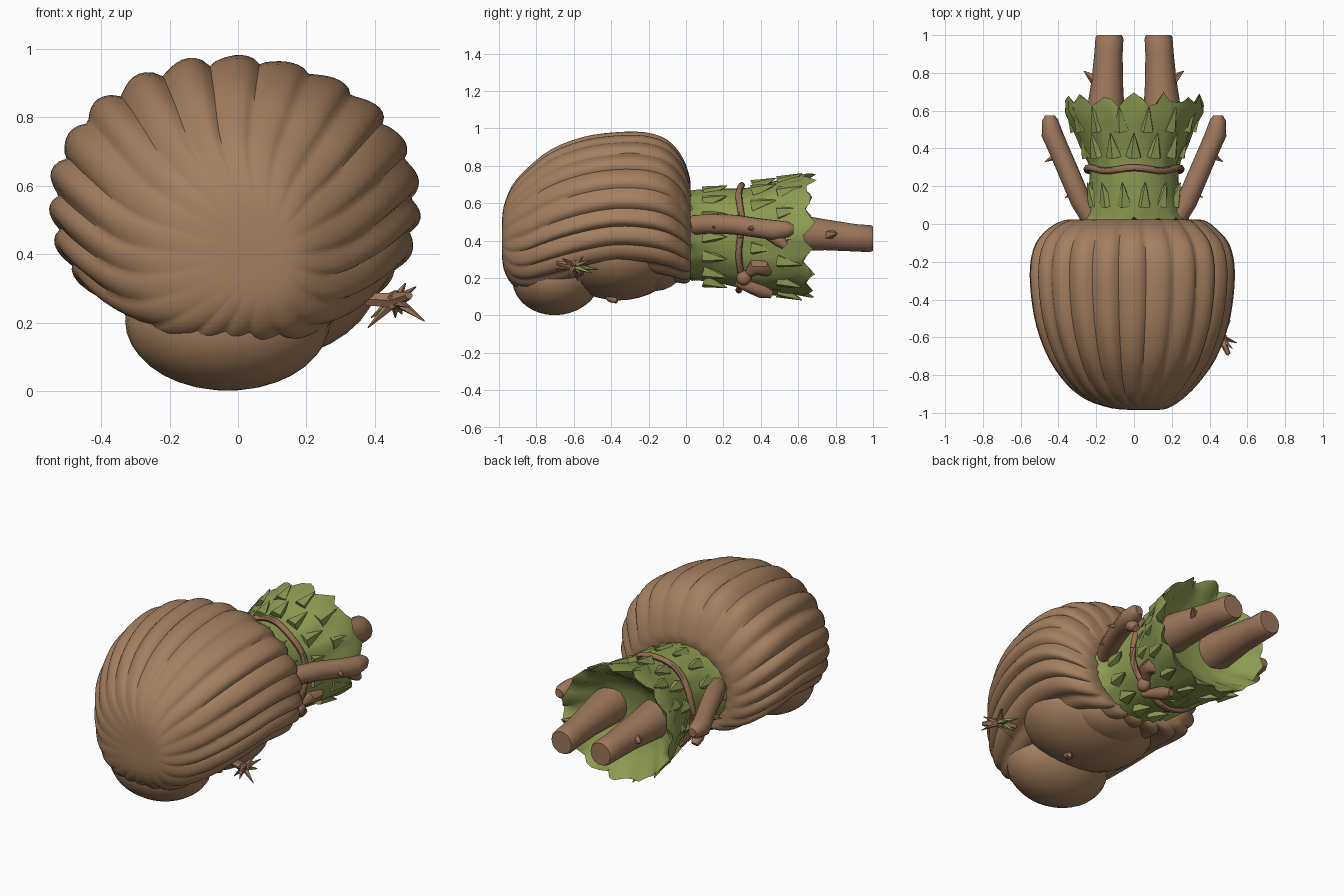
import bpy, bmesh, math, random
from mathutils import Matrix, Vector

random.seed(4)
cube = bpy.data.objects.get("Cube")
if cube:
    bpy.data.objects.remove(cube, do_unlink=True)


def material(name, rgb):
    m = bpy.data.materials.new(name)
    m.use_nodes = True
    m.diffuse_color = (*rgb, 1)
    m.node_tree.nodes["Principled BSDF"].inputs["Base Color"].default_value = (*rgb, 1)
    return m


BROWN = material("walnut brown", (0.37, 0.215, 0.115))
BARK = material("bark brown", (0.34, 0.185, 0.105))
TWINE = material("twine brown", (0.30, 0.155, 0.09))
GREEN = material("leaf green", (0.27, 0.33, 0.085))


def finish(name, bm, mat, angle):
    """Smooth shading with sharp edges kept, then the object itself."""
    bmesh.ops.recalc_face_normals(bm, faces=bm.faces)
    for f in bm.faces:
        f.smooth = True
    for e in bm.edges:
        e.smooth = e.calc_face_angle(0) < math.radians(angle)
    mesh = bpy.data.meshes.new(name)
    bm.to_mesh(mesh)
    bm.free()
    mesh.materials.append(mat)
    bpy.context.collection.objects.link(bpy.data.objects.new(name, mesh))


def skin(name, shells, mat, angle=45):
    """Each shell is a list of rings, joined into a closed surface."""
    bm = bmesh.new()
    for rings in shells:
        vs = [[bm.verts.new(p) for p in ring] for ring in rings]
        n = len(vs[0])
        for a, b in zip(vs, vs[1:]):
            for i in range(n):
                j = (i + 1) % n
                bm.faces.new((a[i], a[j], b[j], b[i]))
        bm.faces.new(vs[0][::-1])
        bm.faces.new(vs[-1])
    finish(name, bm, mat, angle)


def section(y, cx, lo, hi, w, n, wobble, power=2, mid=0.5):
    """Oval ring across the y axis; its lower half can be squarer."""
    cz = lo + (hi - lo) * mid
    pts = []
    for i in range(n):
        a = math.tau * i / n
        c, s = math.cos(a), math.sin(a)
        e = 2 if s >= 0 else power
        dr, dy = wobble(i)
        r = dr * (abs(c) ** e + abs(s) ** e) ** (-1 / e)
        pts.append((cx + w * c * r, y + dy, cz + (hi - cz if s >= 0 else cz - lo) * s * r))
    return pts


def resample(rows, steps):
    """Smooth in-between rows through the given ones."""
    out = []
    for k in range(len(rows) - 1):
        p, a, b, q = (rows[max(0, min(len(rows) - 1, k + d))] for d in (-1, 0, 1, 2))
        for t in (i / steps for i in range(steps)):
            out.append([v1 + 0.5 * t * (v2 - v0 + t * (2 * v0 - 5 * v1 + 4 * v2 - v3
                        + t * (3 * (v1 - v2) + v3 - v0))) for v0, v1, v2, v3 in zip(p, a, b, q)])
    return out + [list(rows[-1])]


def tube(path, radii, sides=10):
    pts = [Vector(p) for p in path]
    rings = []
    for k, (p, r) in enumerate(zip(pts, radii)):
        t = pts[min(k + 1, len(pts) - 1)] - pts[max(k - 1, 0)]
        q = t.to_track_quat("Z", "Y")
        rings.append([p + q @ Vector((r * math.cos(math.tau * i / sides),
                                      r * math.sin(math.tau * i / sides), 0)) for i in range(sides)])
    return rings


def thorn(base, tip, r):
    return tube([base, tip], [r, 0.002], 5)


def blob(name, centre, radii, mat, tilt=0.0):
    bm = bmesh.new()
    m = Matrix.Translation(centre) @ Matrix.Rotation(tilt, 4, "X") @ Matrix.Diagonal((*radii, 1))
    bmesh.ops.create_uvsphere(bm, u_segments=28, v_segments=18, radius=1, matrix=m)
    finish(name, bm, mat, 60)


# Hair: strands run from a whorl at the front to the nape
STRANDS, PER = 22, 8
depth = [random.uniform(0.03, 0.065) for _ in range(STRANDS)]


def strand(amount):
    def f(i):
        k, t = divmod(i, PER)
        return 1 + amount * depth[k] * (math.sin(math.pi * (t / PER) ** 0.75) - 0.6), 0
    return f


# y, centre x, bottom z, top z, half width
hair = [(-0.985, 0.06, 0.34, 0.48, 0.06), (-0.975, 0.03, 0.25, 0.58, 0.15),
        (-0.93, 0, 0.17, 0.69, 0.25), (-0.85, -0.01, 0.14, 0.78, 0.34),
        (-0.72, -0.01, 0.16, 0.88, 0.43), (-0.55, -0.01, 0.20, 0.945, 0.495),
        (-0.38, -0.01, 0.23, 0.97, 0.525), (-0.22, -0.01, 0.22, 0.97, 0.53),
        (-0.1, -0.01, 0.20, 0.93, 0.5), (-0.02, -0.01, 0.18, 0.84, 0.43),
        (0.02, 0, 0.19, 0.73, 0.36), (0.02, 0, 0.23, 0.66, 0.28), (-0.02, 0, 0.32, 0.55, 0.12)]
rows = resample(hair, 3)
skin("hair", [[section(*row, STRANDS * PER, strand(min(1.3, 0.3 + k * 0.08)), 2.8, 0.46)
               for k, row in enumerate(rows)]], BROWN, 55)

# Face, fringe and chin on the underside
blob("face", (0.02, -0.36, 0.33), (0.39, 0.33, 0.25), BROWN)
blob("fringe", (-0.03, -0.69, 0.205), (0.30, 0.24, 0.203), BROWN, 0.15)
blob("chin", (0.04, -0.17, 0.27), (0.24, 0.16, 0.14), BROWN)
skin("nose", [tube([(0.12, -0.42, 0.13), (0.13, -0.40, 0.09), (0.15, -0.37, 0.075)],
                   [0.04, 0.025, 0.012], 8)], BARK)
skin("mouth", [tube([(-0.04, -0.25, 0.118), (0.04, -0.23, 0.125), (0.12, -0.25, 0.122)],
                    [0.006, 0.014, 0.006], 6)], TWINE)
skin("neck", [tube([(0, -0.1, 0.43), (0, 0.1, 0.43)], [0.2, 0.2], 16)], BROWN)


# Leaf tunic: ragged collar, pinched waist, flared ragged hem, hollow inside
def ragged(rough, teeth):
    def f(i):
        tooth = 0.5 - abs(i % 4 / 4 - 0.5) * 2
        return 1 + random.uniform(-rough, rough), (tooth + random.uniform(-0.3, 0.3)) * teeth
    return f


# y, bottom z, top z, half width, roughness, tooth length
tunic = [(0.0, 0.25, 0.6, 0.22, 0, 0), (0.015, 0.19, 0.66, 0.29, 0.03, 0.03),
         (0.06, 0.19, 0.67, 0.255, 0.02, 0), (0.15, 0.18, 0.68, 0.24, 0.025, 0.01),
         (0.27, 0.15, 0.68, 0.235, 0.015, 0), (0.33, 0.14, 0.68, 0.245, 0.03, 0.015),
         (0.42, 0.12, 0.70, 0.285, 0.03, 0.02), (0.52, 0.11, 0.73, 0.325, 0.03, 0.02),
         (0.6, 0.11, 0.75, 0.36, 0.03, 0.02), (0.655, 0.10, 0.755, 0.362, 0.025, 0.055),
         (0.62, 0.14, 0.71, 0.32, 0.03, 0.02), (0.55, 0.2, 0.66, 0.26, 0.03, 0),
         (0.5, 0.3, 0.56, 0.16, 0, 0)]
skin("tunic", [[section(y, 0, lo, hi, w, 56, ragged(rough, teeth))
                for y, lo, hi, w, rough, teeth in tunic]], GREEN, 50)

# Leaf tips lying over the tunic
leaves = []
for row, (y, w, h) in enumerate([(0.1, 0.24, 0.25), (0.36, 0.255, 0.28), (0.5, 0.315, 0.31)]):
    for i in range(14):
        a = math.tau * (i + 0.5 * (row % 2)) / 14
        c, s = math.cos(a), math.sin(a)
        leaves.append(thorn((w * 0.94 * c, y, 0.42 + h * 0.94 * s),
                            (w * 1.14 * c, y + 0.12, 0.42 + h * 1.12 * s), 0.045))
skin("tunic_leaves", leaves, GREEN)

# Belt with a tied knot low on the left side
belt = [(0.25 * math.cos(math.tau * i / 40), 0.29 + 0.008 * math.sin(math.tau * i / 8),
         0.415 + 0.28 * math.sin(math.tau * i / 40)) for i in range(41)]
skin("belt", [tube(belt, [0.018] * 41, 8)], TWINE)
blob("belt_knot", (0.19, 0.31, 0.20), (0.035, 0.04, 0.04), TWINE)
skin("belt_loop", [tube([(0.18, 0.32, 0.21), (0.22, 0.37, 0.26), (0.22, 0.42, 0.26),
                         (0.20, 0.47, 0.22)], [0.015, 0.045, 0.05, 0.02], 8)], TWINE)
skin("belt_end", [tube([(0.16, 0.27, 0.17), (0.13, 0.35, 0.15), (0.12, 0.41, 0.13),
                        (0.12, 0.46, 0.11)], [0.018, 0.035, 0.04, 0.02], 8)], TWINE)

# Twig arms and legs with thorns
for side, s in (("left", 1), ("right", -1)):
    arm = tube([(s * 0.22, 0.02, 0.48), (s * 0.28, 0.12, 0.49), (s * 0.34, 0.26, 0.485),
                (s * 0.40, 0.4, 0.465), (s * 0.435, 0.48, 0.455),
                (s * 0.445, 0.55, 0.46), (s * 0.445, 0.575, 0.46)],
               [0.053, 0.055, 0.055, 0.054, 0.056, 0.042, 0.025])
    finger = tube([(s * 0.41, 0.44, 0.44), (s * 0.43, 0.5, 0.40), (s * 0.43, 0.53, 0.37)],
                  [0.035, 0.035, 0.022], 8)
    skin(side + "_arm", [arm, finger], BARK)
    leg = tube([(s * 0.155, 0.45, 0.45), (s * 0.15, 0.6, 0.44), (s * 0.142, 0.75, 0.43),
                (s * 0.135, 0.9, 0.415), (s * 0.13, 0.985, 0.41), (s * 0.13, 1.0, 0.41)],
               [0.115, 0.1, 0.084, 0.075, 0.074, 0.066], 14)
    skin(side + "_leg", [leg], BARK)
    skin(side + "_thorns", [
        thorn((s * 0.40, 0.37, 0.47), (s * 0.47, 0.33, 0.46), 0.028),
        thorn((s * 0.29, 0.18, 0.48), (s * 0.365, 0.14, 0.47), 0.028),
        thorn((s * 0.20, 0.76, 0.43), (s * 0.265, 0.81, 0.44), 0.035)], BARK)

# Sprig tied into the hair on the left
hub = Vector((0.46, -0.6, 0.265))
twigs = [tube([(0.36, -0.58, 0.27), hub, (0.5, -0.69, 0.28)], [0.02, 0.025, 0.012], 6)]
for d in ((0.085, -0.03, -0.06), (0.05, 0.09, 0.03), (0.04, -0.1, -0.02), (-0.08, 0.02, -0.08),
          (0.03, 0.05, 0.05), (0.06, -0.06, 0.04), (0.0, 0.04, -0.05)):
    twigs.append(thorn(hub - Vector(d) * 0.2, hub + Vector(d), 0.022))
skin("sprig_twigs", twigs, BARK)
skin("sprig_leaves", [thorn(hub, hub + Vector(d), 0.022) for d in
                      ((-0.03, 0.13, -0.02), (-0.07, 0.05, -0.05), (0.02, 0.1, -0.04))], GREEN)
